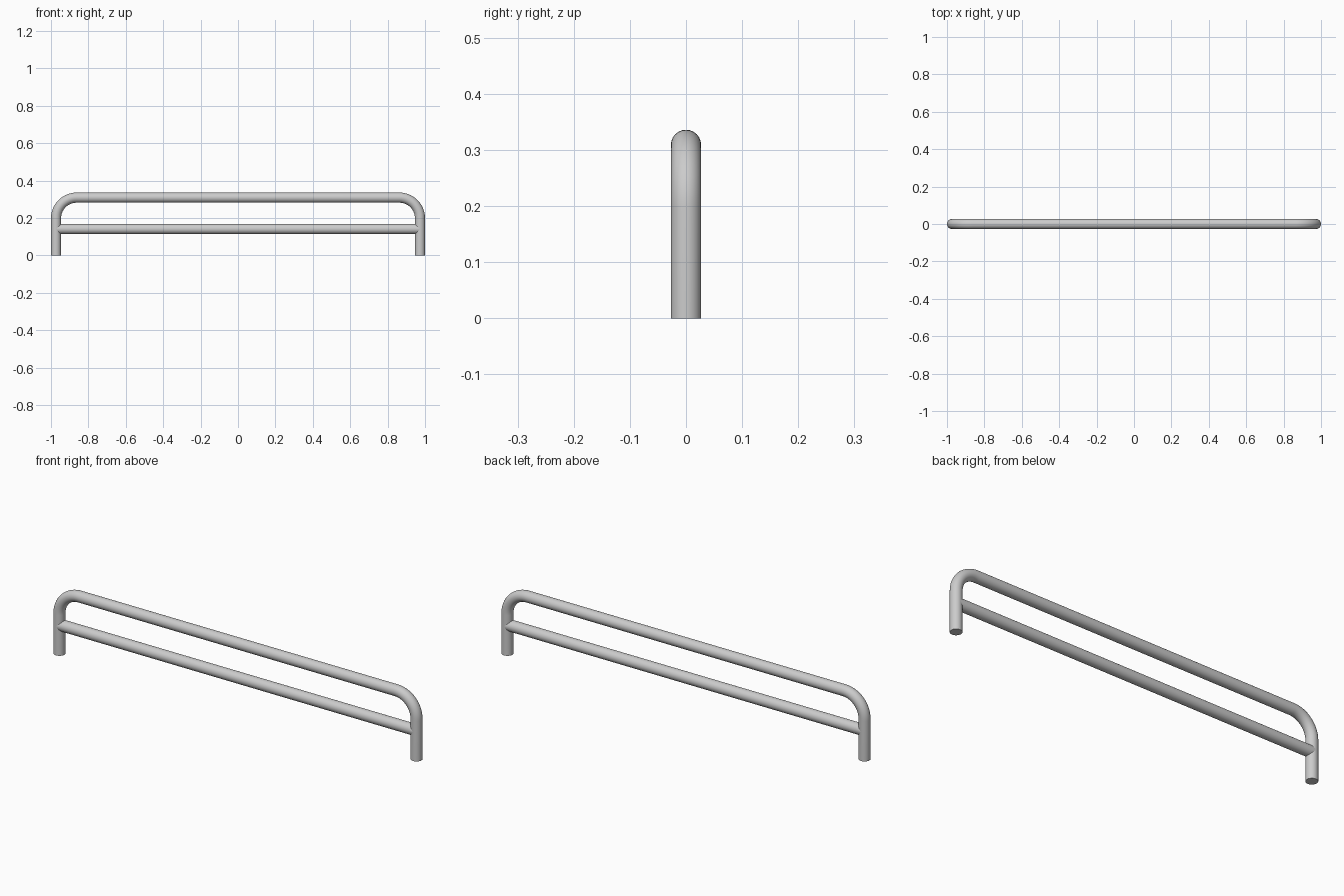
import bpy, bmesh, math
from mathutils import Vector

if "Cube" in bpy.data.objects:
    bpy.data.objects.remove(bpy.data.objects["Cube"])

R = 0.027        # tube radius
SIDES = 24
POST_X = 0.973   # post centre line
TOP_Z = 0.309    # top bar centre line
BEND = 0.11      # bend radius of the corners
RAIL_Z = 0.141


def tube(name, path):
    """Sweep a round section along a path lying in the XZ plane."""
    bm = bmesh.new()
    pts = [Vector((x, 0, z)) for x, z in path]
    side = Vector((0, 1, 0))
    rings = []
    for i, p in enumerate(pts):
        t = (pts[min(i + 1, len(pts) - 1)] - pts[max(i - 1, 0)]).normalized()
        if i in (0, len(pts) - 1):
            t = Vector((round(t.x), 0, round(t.z)))
        n = side.cross(t)
        ring = []
        for k in range(SIDES):
            a = 2 * math.pi * k / SIDES
            ring.append(bm.verts.new(p + R * (math.cos(a) * n + math.sin(a) * side)))
        rings.append(ring)
    for a, b in zip(rings, rings[1:]):
        for k in range(SIDES):
            j = (k + 1) % SIDES
            bm.faces.new((a[k], a[j], b[j], b[k]))
    bm.faces.new(rings[0])
    bm.faces.new(rings[-1])
    bmesh.ops.recalc_face_normals(bm, faces=bm.faces)
    mesh = bpy.data.meshes.new(name)
    bm.to_mesh(mesh)
    bm.free()
    ob = bpy.data.objects.new(name, mesh)
    bpy.context.collection.objects.link(ob)
    bpy.ops.object.select_all(action='DESELECT')
    ob.select_set(True)
    bpy.context.view_layer.objects.active = ob
    bpy.ops.object.shade_smooth_by_angle(angle=math.radians(40))
    return ob


# Bent outer frame: left post and corner, then mirrored to the right
left = [(-POST_X, 0)]
steps = 14
for i in range(steps + 1):
    a = math.pi - math.pi / 2 * i / steps
    left.append((-POST_X + BEND + BEND * math.cos(a),
                 TOP_Z - BEND + BEND * math.sin(a)))
tube("bent_frame", left + [(-x, z) for x, z in reversed(left)])

# Straight lower rail between the posts
tube("lower_rail", [(-POST_X, RAIL_Z), (POST_X, RAIL_Z)])
